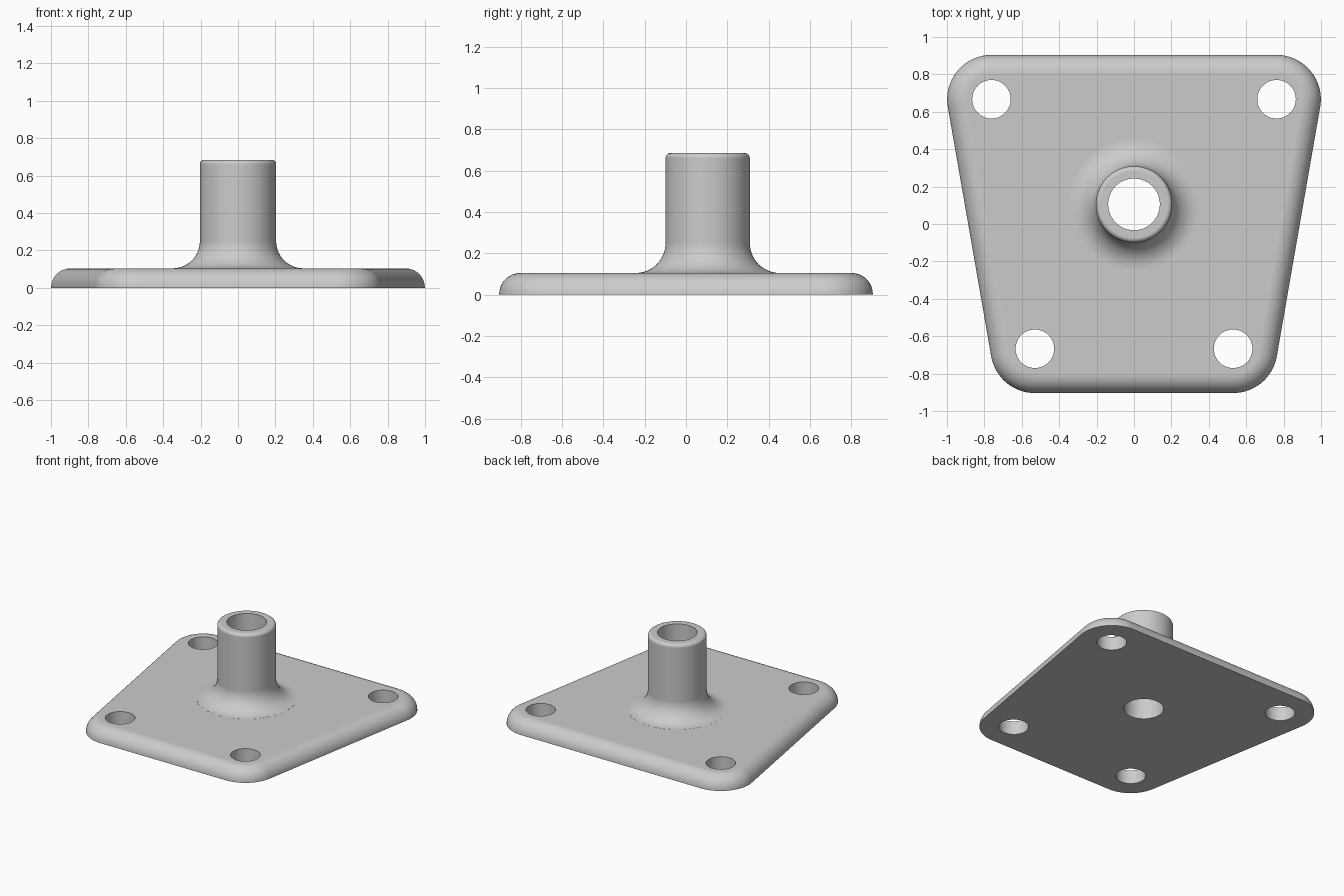
import bpy
import bmesh
from math import sin, cos, pi, atan2

cube = bpy.data.objects.get("Cube")
if cube:
    bpy.data.objects.remove(cube, do_unlink=True)

# Main dimensions
BACK_X, FRONT_X, HOLE_Y = 0.762, 0.53, 0.667
CORNER_R, HOLE_R = 0.237, 0.103
PLATE_H, EDGE_R = 0.104, 0.102
POST_Y, POST_R, BORE_R, POST_H = 0.105, 0.204, 0.138, 0.685
FILLET_R, RIM_R = 0.145, 0.025

grey = bpy.data.materials.new("light_grey")
grey.use_nodes = True
grey.diffuse_color = (0.6, 0.6, 0.6, 1)
grey.node_tree.nodes["Principled BSDF"].inputs["Base Color"].default_value = (0.6, 0.6, 0.6, 1)


def loft(name, rings):
    """Closed solid through a stack of counter-clockwise rings, bottom to top."""
    bm = bmesh.new()
    loops = [[bm.verts.new(p) for p in ring] for ring in rings]
    n = len(loops[0])
    for low, high in zip(loops, loops[1:]):
        for i in range(n):
            j = (i + 1) % n
            bm.faces.new((low[i], low[j], high[j], high[i]))
    bm.faces.new(loops[0][::-1])
    bm.faces.new(loops[-1])
    mesh = bpy.data.meshes.new(name)
    bm.to_mesh(mesh)
    bm.free()
    mesh.materials.append(grey)
    obj = bpy.data.objects.new(name, mesh)
    bpy.context.collection.objects.link(obj)
    return obj


def lathe(name, profile, x, y, sides=96):
    """Solid of revolution from (radius, height) pairs."""
    turn = [2 * pi * i / sides for i in range(sides)]
    return loft(name, [[(x + r * cos(a), y + r * sin(a), z) for a in turn]
                       for r, z in profile])


def plate_outline(radius, z, steps=16):
    """Rounded trapezoid: arcs of the given radius around the four hole centres."""
    slant = -atan2(BACK_X - FRONT_X, 2 * HOLE_Y)
    corners = [(FRONT_X, -HOLE_Y, -pi / 2, slant),
               (BACK_X, HOLE_Y, slant, pi / 2),
               (-BACK_X, HOLE_Y, pi / 2, pi - slant),
               (-FRONT_X, -HOLE_Y, pi - slant, 3 * pi / 2)]
    ring = []
    for cx, cy, start, end in corners:
        for i in range(steps + 1):
            a = start + (end - start) * i / steps
            ring.append((cx + radius * cos(a), cy + radius * sin(a), z))
    return ring


def quarter(steps):
    return [pi / 2 * i / steps for i in range(steps + 1)]


# Base plate with a rounded upper edge
rings = [plate_outline(CORNER_R, 0)]
for a in quarter(12):
    rings.append(plate_outline(CORNER_R - EDGE_R * (1 - cos(a)),
                               PLATE_H - EDGE_R * (1 - sin(a))))
plate = loft("mounting_plate", rings)

# Post with a flared foot and a rounded rim
profile = [(POST_R + FILLET_R, PLATE_H / 2)]
for a in quarter(14):
    profile.append((POST_R + FILLET_R * (1 - sin(a)),
                    PLATE_H + 0.0005 + FILLET_R * (1 - cos(a))))
for a in quarter(6):
    profile.append((POST_R - RIM_R * (1 - cos(a)), POST_H - RIM_R * (1 - sin(a))))
post = lathe("post", profile, 0, POST_Y)

# Cutters for the centre bore and the corner screw holes
cutters = [lathe("bore_cutter", [(BORE_R, -0.1), (BORE_R, 1)], 0, POST_Y)]
for side in (-1, 1):
    for x, y in ((BACK_X, HOLE_Y), (FRONT_X, -HOLE_Y)):
        cutters.append(lathe("screw_hole_cutter", [(HOLE_R, -0.1), (HOLE_R, 0.3)],
                             side * x, y, 64))

# Join the post to the plate, then cut every hole
bpy.ops.object.select_all(action="DESELECT")
bpy.context.view_layer.objects.active = plate
plate.select_set(True)
for tool in [post] + cutters:
    tool.hide_render = True
    mod = plate.modifiers.new("join_or_cut", "BOOLEAN")
    mod.operation = "UNION" if tool is post else "DIFFERENCE"
    mod.solver = "EXACT"
    mod.object = tool
    bpy.ops.object.modifier_apply(modifier=mod.name)
    bpy.data.objects.remove(tool, do_unlink=True)

# Smooth curves with crisp hole edges and level flats
bpy.ops.object.shade_smooth_by_angle(angle=pi / 6)
weighted = plate.modifiers.new("flat_face_normals", "WEIGHTED_NORMAL")
weighted.keep_sharp = True
